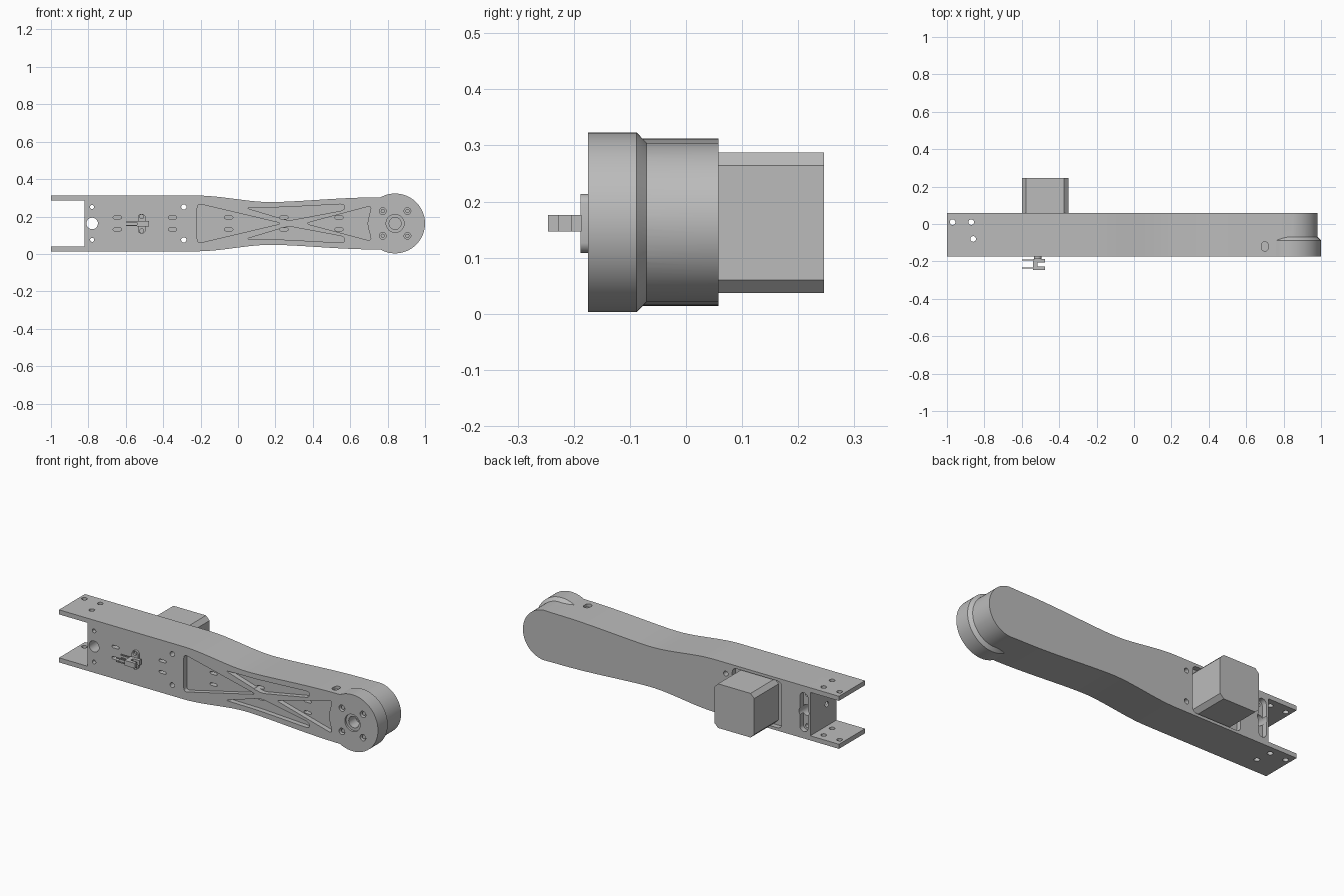
import bpy, bmesh, math
from mathutils import Vector

if "Cube" in bpy.data.objects:
    bpy.data.objects.remove(bpy.data.objects["Cube"], do_unlink=True)

FRONT, BACK, MID = -0.175, 0.058, 0.163
HUB = (0.84, MID)

grey = bpy.data.materials.new("plain grey")
grey.use_nodes = True
grey.diffuse_color = (0.5, 0.5, 0.5, 1)
grey.node_tree.nodes["Principled BSDF"].inputs["Base Color"].default_value = (0.5, 0.5, 0.5, 1)


def circle(x, z, r, n=24):
    return [(x + r * math.cos(math.tau * i / n), z + r * math.sin(math.tau * i / n)) for i in range(n)]


def rounded(points, r, steps=5):
    """Round every corner of a polygon."""
    out = []
    for i, p in enumerate(points):
        p = Vector(p)
        a, b = (Vector(points[i - 1]) - p), (Vector(points[(i + 1) % len(points)]) - p)
        a = p + a.normalized() * min(r, a.length * 0.49)
        b = p + b.normalized() * min(r, b.length * 0.49)
        for k in range(steps + 1):
            t = k / steps
            out.append(tuple(a * (1 - t) ** 2 + p * 2 * t * (1 - t) + b * t * t))
    return out


def box(x0, x1, z0, z1):
    return [(x0, z0), (x1, z0), (x1, z1), (x0, z1)]


def slot(x, z, w, h):
    """Slot with semicircular ends along its longer direction."""
    r, out = min(w, h) / 2, []
    for i in range(24):
        a = math.tau * (i + 0.5) / 24
        c, s = math.cos(a), math.sin(a)
        out.append((x + r * c + math.copysign(w / 2 - r, c), z + r * s + math.copysign(h / 2 - r, s)))
    return out


def flip(points):
    return [(x, 2 * MID - z) for x, z in points]


def prism(bm, points, a, b, axis="y"):
    """Extrude a 2D outline along an axis from a to b."""
    place = {"y": lambda p, d: (p[0], d, p[1]),
             "z": lambda p, d: (p[0], p[1], d),
             "x": lambda p, d: (d, p[0], p[1])}[axis]
    low = [bm.verts.new(place(p, a)) for p in points]
    high = [bm.verts.new(place(p, b)) for p in points]
    n = len(points)
    bm.faces.new(low)
    bm.faces.new(high[::-1])
    for i in range(n):
        bm.faces.new((low[i], high[i], high[(i + 1) % n], low[(i + 1) % n]))


def make(name, shapes):
    bm = bmesh.new()
    for shape in shapes:
        prism(bm, *shape)
    bmesh.ops.recalc_face_normals(bm, faces=bm.faces)
    mesh = bpy.data.meshes.new(name)
    bm.to_mesh(mesh)
    bm.free()
    mesh.materials.append(grey)
    ob = bpy.data.objects.new(name, mesh)
    bpy.context.collection.objects.link(ob)
    return ob


def combine(target, tool, operation):
    mod = target.modifiers.new(tool.name, "BOOLEAN")
    mod.object, mod.operation, mod.solver = tool, operation, "EXACT"
    bpy.context.view_layer.objects.active = target
    bpy.ops.object.modifier_apply(modifier=mod.name)
    bpy.data.objects.remove(tool, do_unlink=True)


def smooth(ob):
    bpy.ops.object.select_all(action="DESELECT")
    ob.select_set(True)
    bpy.context.view_layer.objects.active = ob
    bpy.ops.object.shade_smooth_by_angle(angle=math.radians(25))


def ease(t):
    return t * t * (3 - 2 * t)


# Arm outline: straight, waisted, then a round end; forked at the other end
upper = [(-1, MID + 0.149)]
upper += [(-0.22 + 0.4 * i / 14, MID + 0.149 - 0.035 * ease(i / 14)) for i in range(15)]
upper += [(0.18 + 0.6 * i / 14, MID + 0.114 + 0.026 * math.sin(math.pi / 2 * i / 14) ** 1.5) for i in range(1, 15)]
arc = [(HUB[0] + 0.142 * math.cos(a), MID + 0.142 * math.sin(a))
       for a in [math.radians(85 - 170 * i / 40) for i in range(41)]]
fork = [(-1, 0.04), (-0.82, 0.04), (-0.82, 0.286), (-1, 0.286)]
arm = make("arm_body", [(upper + arc + flip(upper)[::-1] + fork, FRONT, BACK)])

# Wider joint housing at the front of the round end
hub = make("joint_housing", [(circle(*HUB, 0.16, 72), FRONT, -0.07)])
for v in hub.data.vertices:
    if v.co.y > -0.1:
        v.co.x = HUB[0] + (v.co.x - HUB[0]) * 0.885
        v.co.z = MID + (v.co.z - MID) * 0.885
rim = make("joint_rim", [(circle(*HUB, 0.16, 72), FRONT, -0.088)])
bm = bmesh.new()
bm.from_mesh(hub.data)
for v in bm.verts:
    if v.co.y < -0.1:
        v.co.y = -0.088
bm.to_mesh(hub.data)
bm.free()
combine(arm, hub, "UNION")
combine(arm, rim, "UNION")

# Lightening pockets on the front, with recesses for motor and cable on the back
side_pocket = rounded([(0.04, 0.247), (0.25, 0.25), (0.57, 0.267), (0.57, 0.234), (0.27, 0.178)], 0.025)
front_pockets = [
    rounded([(-0.218, 0.27), (-0.218, 0.056), (0.235, MID)], 0.025),
    side_pocket, flip(side_pocket),
    rounded([(0.36, MID), (0.715, 0.258), (0.69, MID), (0.715, 0.068)], 0.025),
]
cuts = [(p, FRONT - 0.05, FRONT + 0.028) for p in front_pockets]
cuts.append((circle(*HUB, 0.048, 40), FRONT - 0.05, FRONT + 0.012))
cuts.append((rounded(box(-0.64, -0.33, 0.03, 0.296), 0.03), BACK - 0.03, BACK + 0.05))
cuts.append((slot(-0.78, MID, 0.05, 0.22), BACK - 0.03, BACK + 0.05))
cuts.append((slot(0.7, -0.12, 0.036, 0.05), 0.285, 0.35, "z"))
combine(arm, make("pocket_cutter", cuts), "DIFFERENCE")

# Holes: through the web, through the fork plates, and blind in the front
holes = [(circle(-0.78, MID, 0.031), -0.3, 0.2)]
for side in (1, -1):
    holes.append((circle(-0.78, MID + side * 0.088, 0.011), -0.3, 0.2))
    holes.append((circle(-0.29, MID + side * 0.088, 0.014), -0.3, 0.2))
    for x in (-0.645, -0.35, -0.05, 0.245, 0.54):
        holes.append((slot(x, MID + side * 0.032, 0.045, 0.015), -0.3, -0.12))
    for x in (-0.066, 0.066):
        holes.append((circle(HUB[0] + x, MID + side * 0.066, 0.018), -0.3, -0.13))
for x, y in ((-0.97, 0.01), (-0.87, 0.01), (-0.86, -0.08)):
    holes.append((circle(x, y, 0.015), -0.1, 0.45, "z"))
holes.append((circle(*HUB, 0.032), -0.3, -0.1))
combine(arm, make("hole_cutter", holes), "DIFFERENCE")
combine(arm, make("end_hole_cutter", [(circle(-0.09, MID, 0.015), -0.9, -0.8, "x")]), "DIFFERENCE")
smooth(arm)

# Motor block with chamfered long edges
chamfered = rounded(box(-0.6, -0.35, 0.037, 0.287), 0.023, steps=1)
make("motor", [(chamfered, BACK - 0.03, 0.246)])

# Bolt heads and bearing sleeve in the joint
bolts = [(circle(HUB[0] + x, MID + z, 0.011, 16), -0.165, -0.12) for x in (-0.066, 0.066) for z in (-0.066, 0.066)]
smooth(make("joint_bolts", bolts))

# Small sensor on the front: drilled mounting plate, forked head, wire pins
plate = make("sensor_plate", [(slot(-0.515, MID - 0.002, 0.042, 0.106), -0.188, FRONT + 0.002)])
screws = [(circle(-0.515, MID + z, 0.011, 16), -0.2, -0.16) for z in (-0.04, 0.036)]
combine(plate, make("screw_cutter", screws), "DIFFERENCE")
smooth(plate)
z0, z1 = 0.147, 0.176
make("sensor_head", [
    (box(-0.54, -0.515, z0, z1), -0.246, -0.186),
    (box(-0.515, -0.475, z0, z1), -0.246, -0.227),
    (box(-0.515, -0.475, z0, z1), -0.205, -0.186),
])
make("sensor_pins", [(box(-0.598, -0.54, z - 0.003, z + 0.003), y - 0.003, y + 0.003)
                     for z in (0.152, 0.171) for y in (-0.193, -0.235)])
